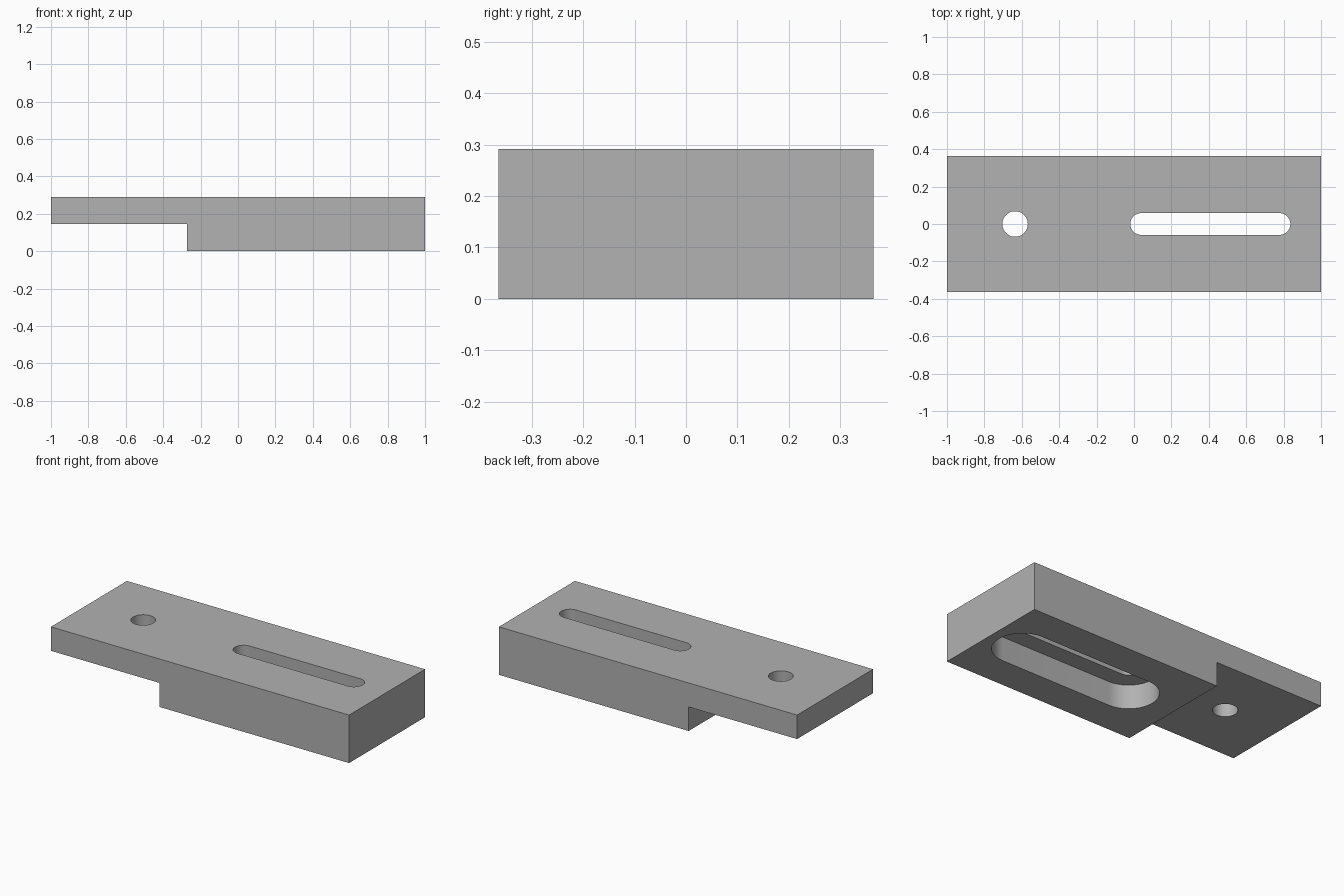
import bpy
import bmesh
from math import cos, sin, pi, radians
from mathutils import Vector

cube = bpy.data.objects.get("Cube")
if cube:
    bpy.data.objects.remove(cube, do_unlink=True)

HALF_WIDTH = 0.364
TOP = 0.291
STEP_Z = TOP / 2
STEP_X = -0.273
SLOT_X = 0.408
SLOT_REACH = 0.37

grey = bpy.data.materials.new("plain grey")
grey.use_nodes = True
colour = (0.445, 0.445, 0.445, 1)
grey.diffuse_color = colour
grey.node_tree.nodes["Principled BSDF"].inputs["Base Color"].default_value = colour


def prism(name, outline, direction):
    """Extrude a closed outline along a direction into a solid."""
    bm = bmesh.new()
    face = bm.faces.new([bm.verts.new(p) for p in outline])
    extruded = bmesh.ops.extrude_face_region(bm, geom=[face])["geom"]
    moved = [g for g in extruded if isinstance(g, bmesh.types.BMVert)]
    bmesh.ops.translate(bm, verts=moved, vec=Vector(direction))
    bmesh.ops.recalc_face_normals(bm, faces=bm.faces)
    mesh = bpy.data.meshes.new(name)
    bm.to_mesh(mesh)
    bm.free()
    mesh.materials.append(grey)
    obj = bpy.data.objects.new(name, mesh)
    bpy.context.collection.objects.link(obj)
    return obj


def round_cutter(name, x, reach, radius, bottom, top, steps=32):
    """Round-ended slot cutter; a reach of zero gives a plain cylinder."""
    outline = []
    for side, start in ((1, -pi / 2), (-1, pi / 2)):
        count = steps + 1 if reach else steps
        for i in range(count):
            a = start + pi * i / steps
            outline.append((x + side * reach + radius * cos(a), radius * sin(a), bottom))
    return prism(name, outline, (0, 0, top - bottom))


# Stepped plate, from its side profile
profile = [(-1, STEP_Z), (STEP_X, STEP_Z), (STEP_X, 0), (1, 0), (1, TOP), (-1, TOP)]
plate = prism("stepped_plate", [(x, -HALF_WIDTH, z) for x, z in profile],
              (0, 2 * HALF_WIDTH, 0))

# Bolt hole, through slot, and the wider pocket under the slot
cutters = [
    round_cutter("bolt_hole_cutter", -0.636, 0, 0.068, -0.1, TOP + 0.1),
    round_cutter("slot_cutter", SLOT_X, SLOT_REACH, 0.058, -0.1, TOP + 0.1),
    round_cutter("pocket_cutter", SLOT_X, SLOT_REACH, 0.165, -0.1, STEP_Z),
]
bpy.ops.object.select_all(action="DESELECT")
bpy.context.view_layer.objects.active = plate
plate.select_set(True)
for cutter in cutters:
    cutter.hide_render = True
    cut = plate.modifiers.new(cutter.name, "BOOLEAN")
    cut.operation = "DIFFERENCE"
    cut.solver = "EXACT"
    cut.object = cutter
    bpy.ops.object.modifier_apply(modifier=cut.name)
    bpy.data.objects.remove(cutter, do_unlink=True)

# Smooth hole walls, crisp edges elsewhere
bpy.ops.object.shade_smooth_by_angle(angle=radians(30))
